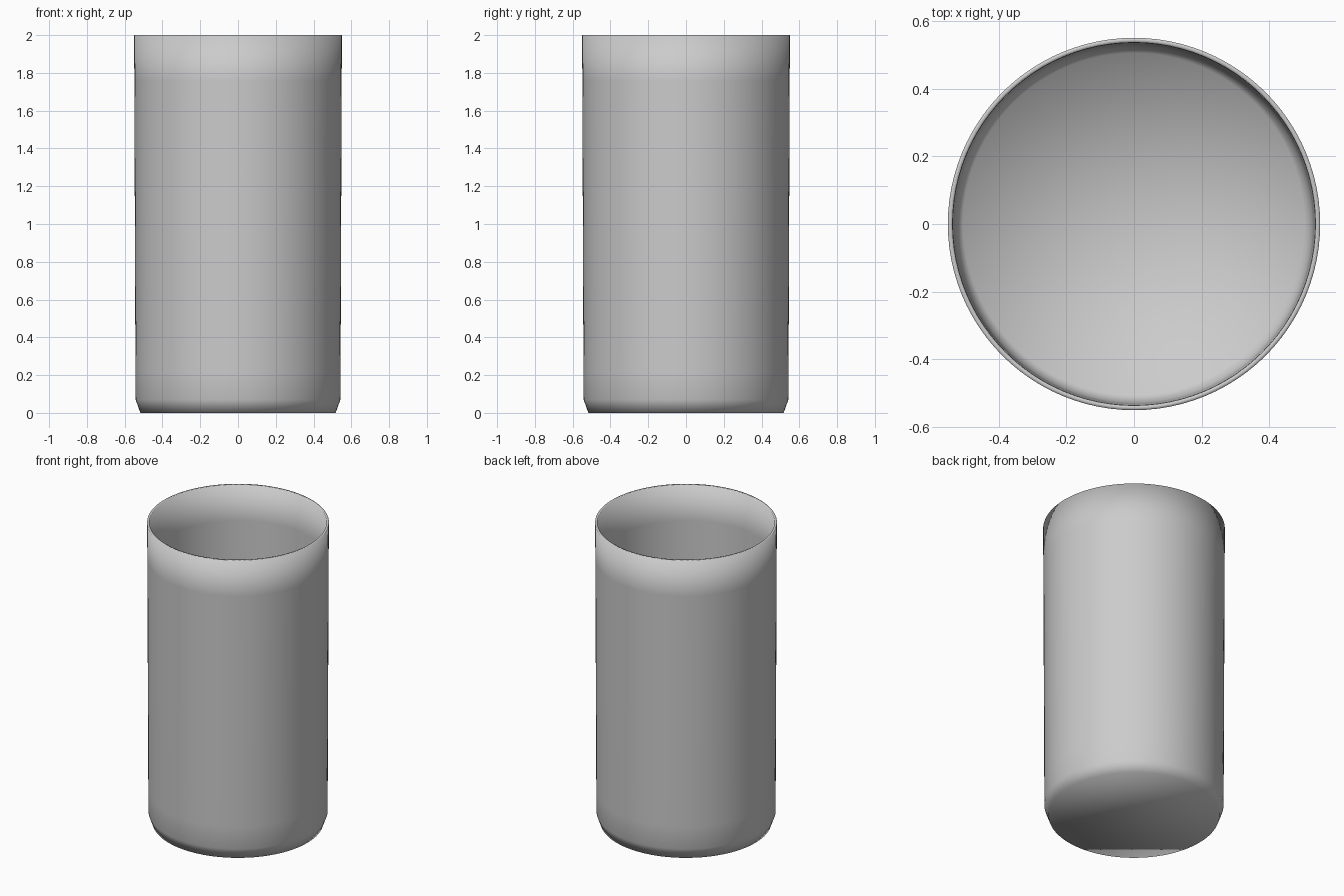
import bpy, bmesh, math

if "Cube" in bpy.data.objects:
    bpy.data.objects.remove(bpy.data.objects["Cube"])

SIDES = 96

# Closed wall section: outside from base to rim, then down the inside (radius, height)
profile = [
    (0.517, 0.0), (0.542, 0.07), (0.543, 0.22), (0.549, 1.76), (0.55, 2.0),
    (0.536, 2.0), (0.535, 1.76), (0.529, 0.22), (0.528, 0.073), (0.505, 0.014),
]

bm = bmesh.new()
rings = []
for r, z in profile:
    rings.append([bm.verts.new((r * math.cos(2 * math.pi * i / SIDES),
                                r * math.sin(2 * math.pi * i / SIDES), z))
                  for i in range(SIDES)])

# Walls and rim
for a, b in zip(rings, rings[1:]):
    for i in range(SIDES):
        j = (i + 1) % SIDES
        bm.faces.new((a[i], a[j], b[j], b[i]))

# Underside and inner floor
bm.faces.new(list(reversed(rings[0])))
centre = bm.verts.new((0, 0, 0.014))
for i in range(SIDES):
    bm.faces.new((rings[-1][i], rings[-1][(i + 1) % SIDES], centre))

bmesh.ops.recalc_face_normals(bm, faces=bm.faces)
for f in bm.faces:
    f.smooth = True

mesh = bpy.data.meshes.new("tumbler")
bm.to_mesh(mesh)
bm.free()
tumbler = bpy.data.objects.new("tumbler", mesh)
bpy.context.collection.objects.link(tumbler)
